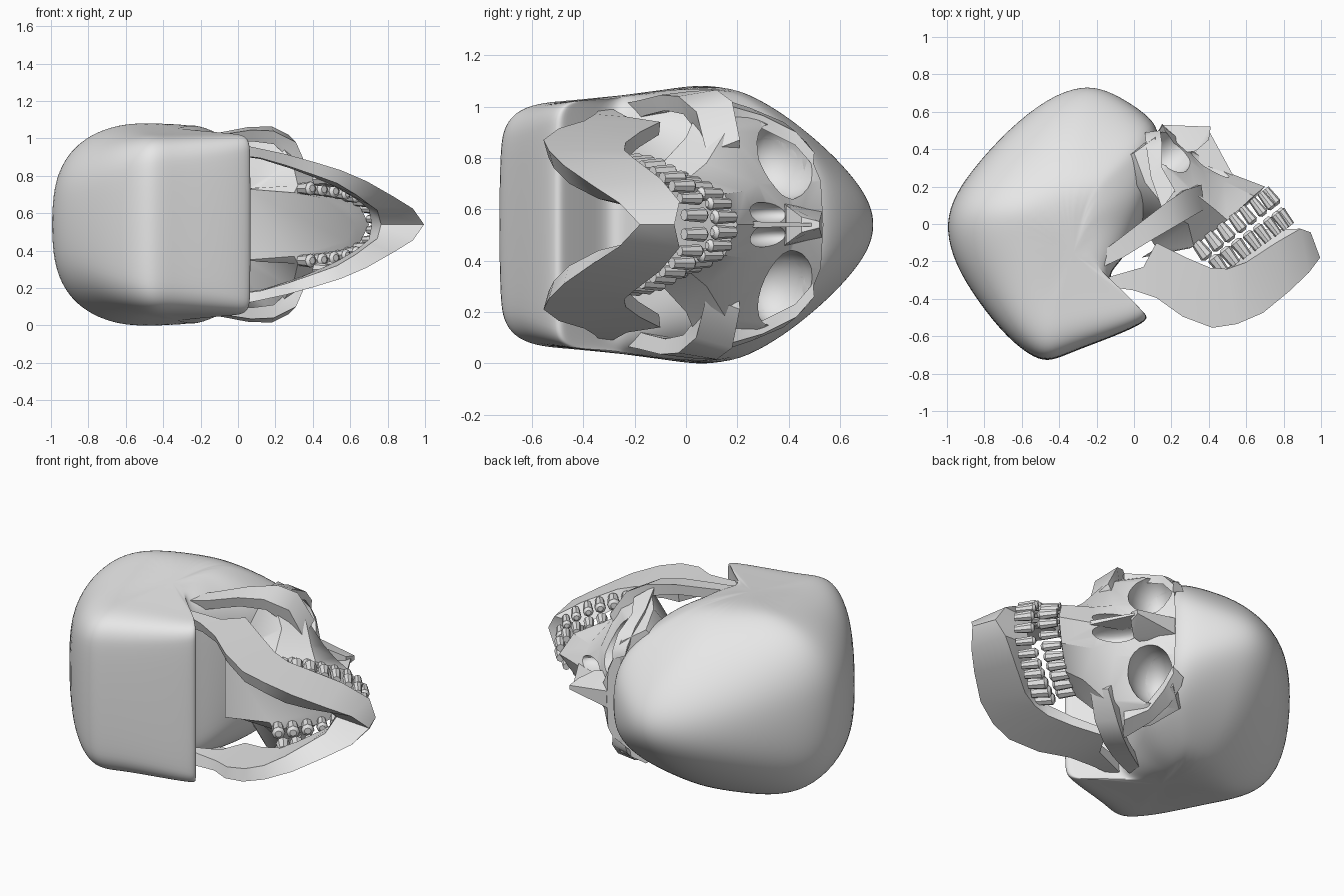
import bpy, bmesh, math
from mathutils import Matrix, Vector

cube = bpy.data.objects.get("Cube")
if cube:
    bpy.data.objects.remove(cube)

MID = 0.54  # height of the symmetry plane (the skull lies on its side)

bone = bpy.data.materials.new("bone_grey")
bone.use_nodes = True
bone.diffuse_color = (0.8, 0.8, 0.8, 1)
bone.node_tree.nodes["Principled BSDF"].inputs["Base Color"].default_value = (0.8, 0.8, 0.8, 1)


def finish(name, bm, subdiv=0, cutters=(), angle=40):
    """Turn a bmesh into an object, apply its modifiers and shade it."""
    bmesh.ops.recalc_face_normals(bm, faces=bm.faces)
    mesh = bpy.data.meshes.new(name)
    bm.to_mesh(mesh)
    bm.free()
    ob = bpy.data.objects.new(name, mesh)
    bpy.context.collection.objects.link(ob)
    if subdiv:
        mod = ob.modifiers.new("smooth", 'SUBSURF')
        mod.levels = mod.render_levels = subdiv
    for c in cutters:
        mod = ob.modifiers.new("cut", 'BOOLEAN')
        mod.operation, mod.solver, mod.object = 'DIFFERENCE', 'EXACT', c
    if ob.modifiers:
        bpy.context.view_layer.update()
        deps = bpy.context.evaluated_depsgraph_get()
        ob.data = bpy.data.meshes.new_from_object(ob.evaluated_get(deps))
        ob.modifiers.clear()
    ob.data.materials.clear()
    ob.data.materials.append(bone)
    bpy.ops.object.select_all(action='DESELECT')
    ob.select_set(True)
    bpy.context.view_layer.objects.active = ob
    bpy.ops.object.shade_smooth_by_angle(angle=math.radians(angle))
    return ob


def skin(bm, rings):
    """Join closed rings of points into a capped tube."""
    loops = [[bm.verts.new(p) for p in ring] for ring in rings]
    n = len(loops[0])
    for a, b in zip(loops, loops[1:]):
        for i in range(n):
            bm.faces.new((a[i], a[(i + 1) % n], b[(i + 1) % n], b[i]))
    bm.faces.new(loops[0])
    bm.faces.new(loops[-1])


def side(p, s):
    return (p[0], p[1], MID + s * p[2])


def bar_ring(st, s):
    """Four-cornered section of a flat bone: outer edge points and inner offsets."""
    x1, y1, d1, x2, y2, d2, dx, dd = st
    pts = [(x1, y1, d1), (x2, y2, d2), (x2 - dx, y2 + 0.02, d2 - dd), (x1 - dx, y1 - 0.005, d1 - dd)]
    return [side(p, s) for p in pts]


def hull(name, pts):
    bm = bmesh.new()
    for p in pts:
        for s in (1, -1):
            bm.verts.new(side(p, s))
    bmesh.ops.convex_hull(bm, input=bm.verts)
    return finish(name, bm, angle=30)


def cutter(name, centre, radii, tilt):
    bm = bmesh.new()
    m = Matrix.Translation(centre) @ Matrix.Rotation(tilt, 4, 'Z') @ Matrix.Diagonal((*radii, 1))
    bmesh.ops.create_uvsphere(bm, u_segments=20, v_segments=12, radius=1, matrix=m)
    ob = finish(name, bm)
    ob.hide_render = True
    return ob


# Hollows for the eyes and nose
sockets = [cutter("socket_cutter", (0.20, 0.38, MID + s * 0.25), (0.20, 0.125, 0.155), math.radians(38))
           for s in (1, -1)]
nostrils = [cutter("nostril_cutter", (0.41, 0.33, MID + s * 0.045), (0.10, 0.13, 0.045), math.radians(35))
            for s in (1, -1)]

# Braincase: side outline (x, y, squareness) swept towards both sides
outline = [(-1.01, -0.03, 2.7), (-0.98, 0.12, 2.7), (-0.88, 0.28, 2.5), (-0.675, 0.51, 2.2),
           (-0.46, 0.68, 2.1), (-0.28, 0.745, 2.1), (-0.15, 0.725, 2.2), (0.0, 0.64, 2.6),
           (0.12, 0.545, 3.0), (0.14, 0.45, 3.0), (0.14, 0.20, 3.0), (0.05, 0.0, 3.5),
           (-0.02, -0.13, 5), (-0.09, -0.22, 7), (-0.15, -0.29, 9), (-0.05, -0.375, 12),
           (0.045, -0.465, 14), (0.075, -0.495, 14), (0.055, -0.53, 12), (-0.1, -0.60, 9),
           (-0.33, -0.685, 7), (-0.44, -0.735, 7), (-0.53, -0.725, 6), (-0.68, -0.61, 4.5),
           (-0.83, -0.425, 3.3), (-0.96, -0.22, 2.8)]
CX, CY = -0.4, 0.0


def clamp(v):
    return max(0.0, min(1.0, v))


def width(x, y):
    """Half width: widest behind the ears, narrower at the brow, temples and base."""
    brow = 0.40 * clamp((y - 0.1) / 0.63) ** 1.5
    base = 0.13 * clamp((0.1 - y) / 0.5)
    temple = 0.08 * clamp((x + 0.3) / 0.25) * clamp((y + 0.4) / 0.3)
    return 0.56 * (1 - brow - base) * (1 - temple)


rings = []
for t in [0.2 * i for i in range(-7, 8)]:
    ring = []
    for x, y, p in outline:
        k = math.cos(t) ** (2 / p)
        d = math.copysign(abs(math.sin(t)) ** (2 / p), t) if abs(t) > 1e-6 else 0
        xx, yy = CX + (x - CX) * k, CY + (y - CY) * k
        ring.append((xx, yy, MID + d * width(xx, yy)))
    rings.append(ring)
bm = bmesh.new()
skin(bm, rings)
bmesh.ops.poke(bm, faces=[f for f in bm.faces if len(f.verts) > 4])
finish("braincase", bm, subdiv=2, cutters=sockets)

# Upper face: half rows from the midline outwards, brow down to palate
rows = [
    [(0.15, 0.535, 0), (0.15, 0.525, 0.17), (0.11, 0.46, 0.33), (0.0, 0.38, 0.40), (-0.2, 0.3, 0.2)],
    [(0.26, 0.44, 0), (0.24, 0.39, 0.15), (0.18, 0.29, 0.40), (0.06, 0.22, 0.45), (-0.15, 0.15, 0.2)],
    [(0.37, 0.35, 0), (0.37, 0.28, 0.16), (0.33, 0.16, 0.37), (0.19, 0.06, 0.48), (-0.02, 0.05, 0.2)],
    [(0.49, 0.28, 0), (0.48, 0.23, 0.13), (0.43, 0.08, 0.24), (0.29, 0.0, 0.34), (0.05, -0.02, 0.19)],
    [(0.70, 0.20, 0), (0.64, 0.15, 0.12), (0.50, 0.02, 0.19), (0.32, -0.12, 0.21), (0.12, -0.13, 0.20)],
    [(0.63, 0.12, 0), (0.58, 0.08, 0.09), (0.46, -0.01, 0.14), (0.30, -0.13, 0.17), (0.04, -0.18, 0.19)],
]
bm = bmesh.new()
skin(bm, [[side(p, -1) for p in reversed(r[1:])] + [side(p, 1) for p in r] for r in rows])
finish("upper_face", bm, cutters=sockets + nostrils)

# Nose bone and thin septum
hull("nose_bone", [(0.15, 0.53, 0.05), (0.20, 0.515, 0.03), (0.41, 0.52, 0.012), (0.40, 0.45, 0.03),
                   (0.26, 0.38, 0.085), (0.33, 0.39, 0.075)])
hull("nose_septum", [(0.40, 0.50, 0.006), (0.415, 0.42, 0.006), (0.45, 0.32, 0.008),
                     (0.53, 0.26, 0.012), (0.30, 0.34, 0.008)])

# Cheek arches and the outer rims of the eye sockets
arch = [(-0.20, -0.17, 0.475, -0.21, -0.25, 0.47, 0, 0.07), (-0.08, -0.08, 0.495, -0.06, -0.18, 0.485, 0, 0.06),
        (0.05, 0.02, 0.52, 0.07, -0.10, 0.505, 0, 0.06), (0.18, 0.12, 0.525, 0.19, -0.03, 0.50, 0, 0.07),
        (0.27, 0.18, 0.48, 0.31, 0.04, 0.44, 0.02, 0.10), (0.36, 0.21, 0.33, 0.38, 0.08, 0.28, 0.06, 0.08)]
rim = [(0.14, 0.50, 0.28, 0.06, 0.47, 0.32, 0.0, 0.05), (0.15, 0.43, 0.36, 0.07, 0.38, 0.40, 0.0, 0.05),
       (0.15, 0.30, 0.425, 0.09, 0.25, 0.455, 0.0, 0.05), (0.22, 0.18, 0.46, 0.15, 0.08, 0.51, 0.0, 0.06)]
for label, s in (("left", 1), ("right", -1)):
    for name, stations in (("cheek_arch_", arch), ("socket_rim_", rim)):
        bm = bmesh.new()
        skin(bm, [bar_ring(st, s) for st in stations])
        finish(name + label, bm)

# Lower jaw: one horseshoe from hinge to chin to hinge
jaw = [(0.945, -0.045, 0.0, 0.995, -0.18, 0.0, 0.23, 0.0), (0.89, -0.025, 0.09, 0.935, -0.26, 0.085, 0.19, 0.01),
       (0.76, -0.10, 0.18, 0.83, -0.36, 0.15, 0.12, 0.05), (0.60, -0.205, 0.26, 0.69, -0.475, 0.23, 0.06, 0.07),
       (0.50, -0.24, 0.29, 0.55, -0.535, 0.29, 0.02, 0.07),
       (0.41, -0.235, 0.32, 0.42, -0.555, 0.33, 0.0, 0.07), (0.28, -0.18, 0.36, 0.26, -0.495, 0.375, 0.0, 0.06),
       (0.12, -0.10, 0.40, 0.12, -0.395, 0.405, 0.0, 0.05), (0.05, -0.23, 0.42, 0.0, -0.355, 0.43, 0.0, 0.06),
       (-0.14, -0.285, 0.45, -0.14, -0.335, 0.45, 0.0, 0.08)]
bm = bmesh.new()
skin(bm, [bar_ring(st, -1) for st in reversed(jaw[1:])] + [bar_ring(st, 1) for st in jaw])
finish("lower_jaw", bm)

# Teeth: (place along the row, distance from the midline, radius)
layout = [(0.0, 0.03, 0.030), (0.07, 0.082, 0.027), (0.19, 0.12, 0.029), (0.34, 0.145, 0.030),
          (0.49, 0.163, 0.032), (0.66, 0.178, 0.037), (0.83, 0.188, 0.038), (1.0, 0.193, 0.038)]
for name, front, back, spread, axis in (
        ("upper_teeth", (0.73, 0.15), (0.36, -0.135), 1.0, (0.61, -0.79, 0)),
        ("lower_teeth", (0.81, 0.03), (0.455, -0.22), 1.25, (-0.61, 0.79, 0))):
    turn = Vector(axis).to_track_quat('Z', 'Y').to_matrix().to_4x4()
    bm = bmesh.new()
    for f, d, r in layout:
        for s in (1, -1):
            x, y = (a + (b - a) * f for a, b in zip(front, back))
            place = Matrix.Translation((x, y, MID + s * d * spread)) @ turn
            bmesh.ops.create_cone(bm, cap_ends=True, segments=8, radius1=r * 0.75, radius2=r * 0.98,
                                  depth=0.095, matrix=place)
            # rounded biting end
            bmesh.ops.create_cone(bm, cap_ends=True, segments=8, radius1=r * 0.98, radius2=r * 0.5,
                                  depth=0.015, matrix=place @ Matrix.Translation((0, 0, 0.054)))
    finish(name, bm)

# Remove the helper shapes
for c in sockets + nostrils:
    bpy.data.objects.remove(c)
